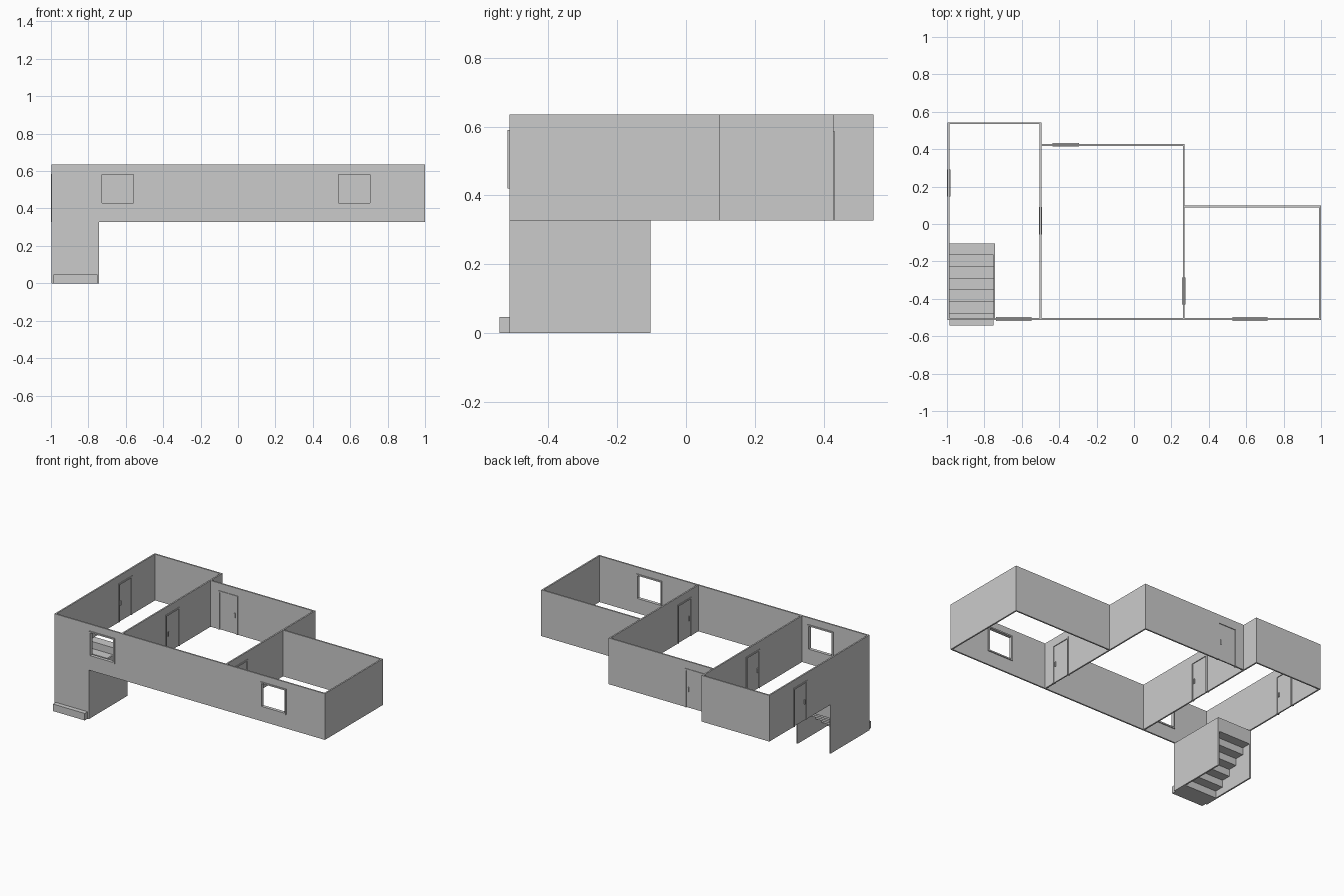
import bpy, bmesh
from mathutils import Vector

if "Cube" in bpy.data.objects:
    bpy.data.objects.remove(bpy.data.objects["Cube"])

Z0, Z1 = 0.327, 0.635      # storey floor and wall top
T = 0.01                   # wall thickness


def add_boxes(name, boxes):
    """One object made of axis-aligned boxes given as (min, max) corners."""
    bm = bmesh.new()
    for lo, hi in boxes:
        lo, hi = Vector(lo), Vector(hi)
        for v in bmesh.ops.create_cube(bm, size=1)["verts"]:
            v.co = Vector([(lo[k] + hi[k]) / 2 + v.co[k] * (hi[k] - lo[k]) for k in range(3)])
    me = bpy.data.meshes.new(name)
    bm.to_mesh(me)
    bm.free()
    ob = bpy.data.objects.new(name, me)
    bpy.context.collection.objects.link(ob)
    return ob


def oriented(axis, c, a0, a1, d0, d1, z0, z1):
    """Box along a wall: a = along the wall, d = offset across it from line c."""
    if axis == "x":
        return (a0, c + d0, z0), (a1, c + d1, z1)
    return (c + d0, a0, z0), (c + d1, a1, z1)


def wall(name, axis, c, a0, a1, z0=Z0, z1=Z1):
    return add_boxes(name, [oriented(axis, c, a0, a1, -T / 2, T / 2, z0, z1)])


def cut(wall_ob, name, axis, c, a0, a1, z0, z1):
    cutter = add_boxes(name + "_cutter", [oriented(axis, c, a0, a1, -0.05, 0.05, z0, z1)])
    cutter.hide_render = True
    cutter.hide_viewport = True
    cutter.display_type = "WIRE"
    m = wall_ob.modifiers.new("opening", "BOOLEAN")
    m.operation, m.solver, m.object = "DIFFERENCE", "EXACT", cutter


def door(wall_ob, name, axis, c, a0, a1, handle_side):
    top, f, d = 0.585, 0.01, 0.009
    cut(wall_ob, name, axis, c, a0 + f / 2, a1 - f / 2, Z0 - 0.02, top - f / 2)
    add_boxes(name + "_frame", [
        oriented(axis, c, a0, a0 + f, -d, d, Z0, top),
        oriented(axis, c, a1 - f, a1, -d, d, Z0, top),
        oriented(axis, c, a0 + f, a1 - f, -d, d, top - f, top)])
    add_boxes(name + "_panel", [oriented(axis, c, a0 + f, a1 - f, -0.004, 0.004, Z0 + 0.001, top - f)])
    h = a1 - 0.024 if handle_side > 0 else a0 + 0.024
    add_boxes(name + "_handles", [
        oriented(axis, c, h - 0.004, h + 0.004, s - 0.003, s + 0.003, 0.435, 0.465)
        for s in (-0.006, 0.006)])


def window(wall_ob, name, axis, c, a0, a1):
    z0, z1, f, d = 0.42, 0.59, 0.009, 0.011
    cut(wall_ob, name, axis, c, a0 + f / 2, a1 - f / 2, z0 + f / 2, z1 - f / 2)
    add_boxes(name + "_frame", [
        oriented(axis, c, a0, a0 + f, -d, d, z0, z1),
        oriented(axis, c, a1 - f, a1, -d, d, z0, z1),
        oriented(axis, c, a0 + f, a1 - f, -d, d, z0, z0 + f),
        oriented(axis, c, a0 + f, a1 - f, -d, d, z1 - f, z1)])


# Room walls
XL, XA, XB, XR = -0.991, -0.5, 0.266, 0.995
YF, YL, YM, YR = -0.507, 0.539, 0.423, 0.093
E = T / 2
front = wall("front_wall", "x", YF, XL - E, XR + E)
left = wall("left_wall", "y", XL, YF + E, YL + E)
divider_a = wall("left_divider_wall", "y", XA, YF + E, YL + E)
divider_b = wall("right_divider_wall", "y", XB, YF + E, YM + E)
wall("right_wall", "y", XR, YF + E, YR + E)
wall("left_room_back_wall", "x", YL, XL + E, XA - E)
middle_back = wall("middle_room_back_wall", "x", YM, XA + E, XB - E)
wall("right_room_back_wall", "x", YR, XB + E, XR - E)

# Doors and windows
door(left, "left_door", "y", XL, 0.147, 0.292, -1)
door(divider_a, "left_divider_door", "y", XA, -0.055, 0.09, -1)
door(divider_b, "right_divider_door", "y", XB, -0.43, -0.285, -1)
door(middle_back, "back_door", "x", YM, -0.437, -0.293, 1)
window(front, "left_window", "x", YF, -0.737, -0.549)
window(front, "right_window", "x", YF, 0.527, 0.715)

# Stairwell walls below the storey
XS = -0.747
wall("stairwell_front_wall", "x", YF, XL - E, XS + E, 0, Z0)
wall("stairwell_left_wall", "y", XL, YF + E, -0.103, 0, Z0)
wall("stairwell_right_wall", "y", XS, YF + E, -0.103, 0, Z0)

# Staircase: sawtooth profile extruded across the stairwell
N, Y0, D = 7, -0.542, 0.0627
H = Z0 / N
upper, lower = [], []
for i in range(N):
    y = Y0 + i * D
    upper += [(y, i * H), (y, (i + 1) * H), (y + D, (i + 1) * H)] if i == 0 else \
             [(y, (i + 1) * H), (y + D, (i + 1) * H)]
    if i > 0:
        zb = (i - 1) * H
        if i > 1:
            lower.append((y, zb))
        lower.append((y + D, zb))
        if i > 1:
            lower.insert(-2, (y, zb - H)) if lower[-3] != (y, zb - H) and abs(lower[-3][0] - y) > 1e-6 else None
profile = upper + lower[::-1]
bm = bmesh.new()
face = bm.faces.new([bm.verts.new((XL + E, y, z)) for y, z in profile])
ext = bmesh.ops.extrude_face_region(bm, geom=[face])
for v in ext["geom"]:
    if isinstance(v, bmesh.types.BMVert):
        v.co.x = XS - E
bmesh.ops.recalc_face_normals(bm, faces=bm.faces[:])
me = bpy.data.meshes.new("staircase")
bm.to_mesh(me)
bm.free()
bpy.context.collection.objects.link(bpy.data.objects.new("staircase", me))
